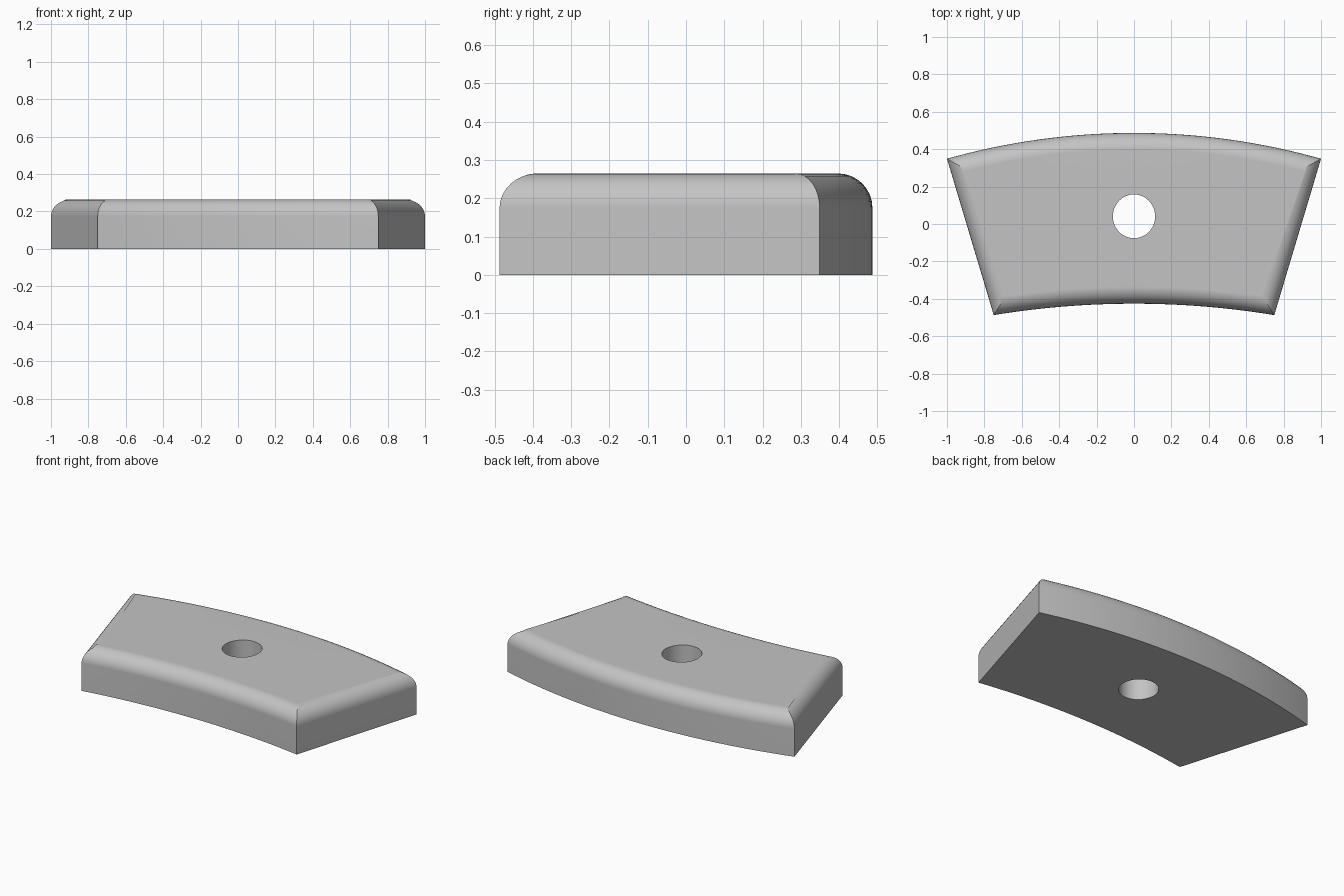
import bpy, bmesh, math
from mathutils import Vector

default = bpy.data.objects.get("Cube")
if default:
    bpy.data.objects.remove(default)

HEIGHT, FILLET, FILLET_STEPS, ARC_STEPS, HOLE_STEPS = 0.265, 0.09, 8, 32, 48

grey = bpy.data.materials.new("plain_grey")
grey.use_nodes = True
colour = (0.55, 0.55, 0.55, 1)
grey.diffuse_color = colour
grey.node_tree.nodes["Principled BSDF"].inputs["Base Color"].default_value = colour


def arc(half_width, end_y, mid_y):
    """Points from -x to +x on the upward-bowed arc through the ends and middle."""
    rise = mid_y - end_y
    radius = (half_width ** 2 + rise ** 2) / (2 * rise)
    sweep = math.asin(half_width / radius)
    angles = [sweep * (2 * i / ARC_STEPS - 1) for i in range(ARC_STEPS + 1)]
    return [Vector((radius * math.sin(a), mid_y - radius + radius * math.cos(a)))
            for a in angles]


def inset(points, distance):
    """Mitred inward offset of a counter-clockwise outline."""
    result = []
    for i, p in enumerate(points):
        before = (p - points[i - 1]).normalized()
        after = (points[(i + 1) % len(points)] - p).normalized()
        n1, n2 = Vector((-before.y, before.x)), Vector((-after.y, after.x))
        result.append(p + (n1 + n2) * distance / (1 + n1.dot(n2)))
    return result


bm = bmesh.new()


def ring(points, z):
    return [bm.verts.new((p.x, p.y, z)) for p in points]


def bridge(low, high):
    n = len(low)
    for i in range(n):
        j = (i + 1) % n
        bm.faces.new((low[i], low[j], high[j], high[i])).smooth = True


def cap(outer, inner):
    """Flat face between an outline and the hole."""
    edges = []
    for loop in (outer, inner):
        for i, v in enumerate(loop):
            w = loop[(i + 1) % len(loop)]
            edges.append(bm.edges.get((v, w)) or bm.edges.new((v, w)))
    bmesh.ops.triangle_fill(bm, edges=edges, use_beauty=True)


# Outer body: curved wedge outline, upright walls, then the rounded top rim
outline = arc(0.75, -0.487, -0.426) + arc(1.0, 0.349, 0.487)[::-1]
rings = [ring(outline, 0)]
for k in range(FILLET_STEPS + 1):
    a = math.pi / 2 * k / FILLET_STEPS
    rings.append(ring(inset(outline, FILLET * (1 - math.cos(a))),
                      HEIGHT - FILLET * (1 - math.sin(a))))
for low, high in zip(rings, rings[1:]):
    bridge(low, high)

# Round through hole
turns = [math.tau * i / HOLE_STEPS for i in range(HOLE_STEPS)]
circle = [Vector((0.113 * math.cos(t), 0.041 + 0.117 * math.sin(t))) for t in turns]
hole_low, hole_high = ring(circle, 0), ring(circle, HEIGHT)
bridge(hole_high, hole_low)
cap(rings[0], hole_low)
cap(rings[-1], hole_high)
bmesh.ops.recalc_face_normals(bm, faces=bm.faces)

# Crisp edges at the base, the hole and the four mitred corners
for edge in bm.edges:
    if edge.calc_face_angle(0) > math.radians(30):
        edge.smooth = False
for low, high in zip(rings, rings[1:]):
    for corner in (0, ARC_STEPS, ARC_STEPS + 1, -1):
        bm.edges.get((low[corner], high[corner])).smooth = False

mesh = bpy.data.meshes.new("curved_block")
for face in bm.faces:
    face.smooth = True
bm.to_mesh(mesh)
bm.free()
mesh.materials.append(grey)
block = bpy.data.objects.new("curved_block", mesh)
bpy.context.collection.objects.link(block)

# Keep the broad faces flat beside the soft rim
weighted = block.modifiers.new("flat_face_shading", "WEIGHTED_NORMAL")
weighted.keep_sharp = True
